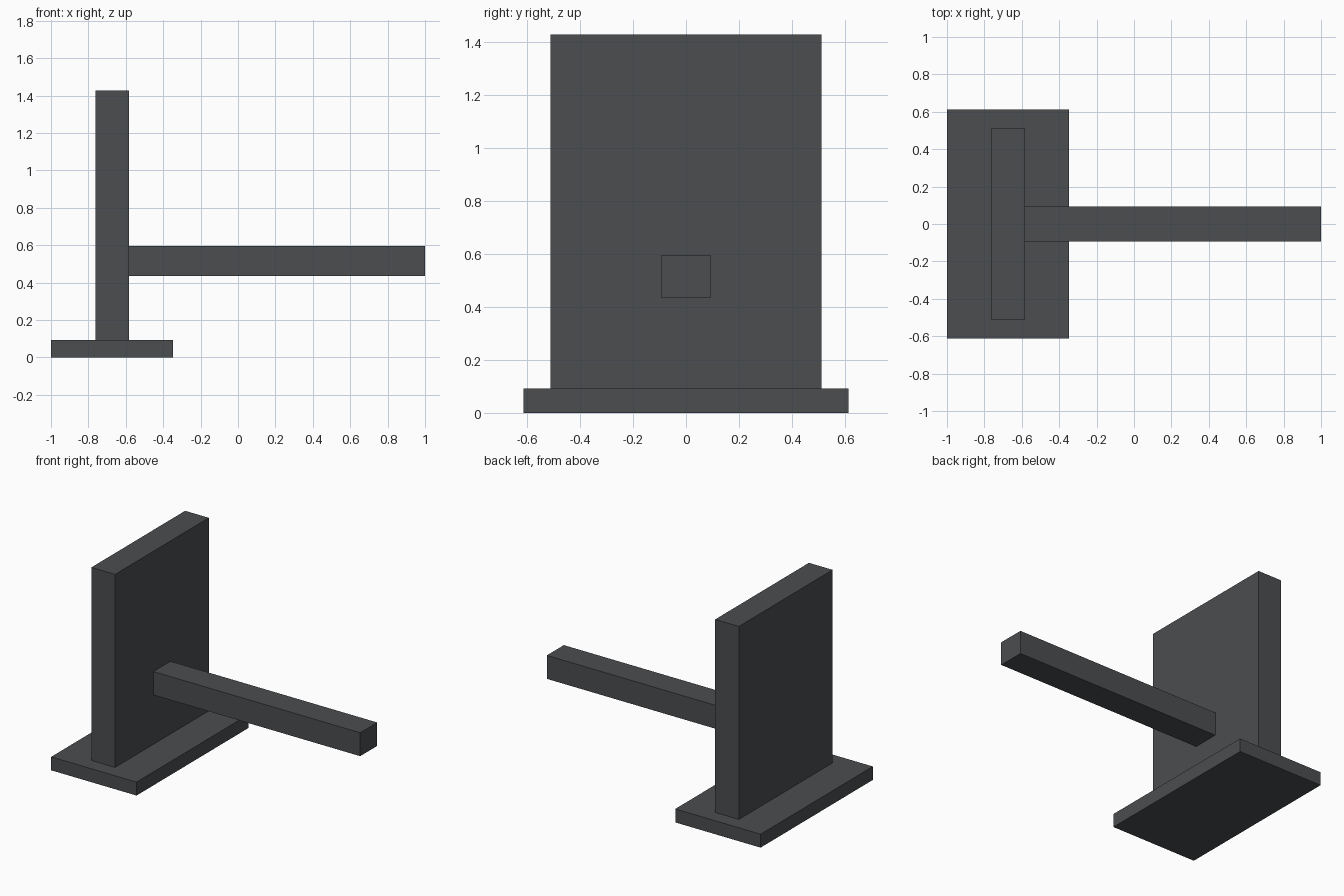
import bpy

if "Cube" in bpy.data.objects:
    bpy.data.objects.remove(bpy.data.objects["Cube"])

dark = bpy.data.materials.new("dark_grey")
dark.diffuse_color = (0.07, 0.075, 0.08, 1)
dark.use_nodes = True
dark.node_tree.nodes["Principled BSDF"].inputs["Base Color"].default_value = dark.diffuse_color


def box(name, x, y, z):
    """Add a box spanning the (low, high) range on each axis."""
    spans = (x, y, z)
    bpy.ops.mesh.primitive_cube_add(size=1, location=[(a + b) / 2 for a, b in spans])
    ob = bpy.context.object
    ob.name = name
    ob.scale = [b - a for a, b in spans]
    bpy.ops.object.transform_apply(location=False, rotation=False, scale=True)
    ob.data.materials.append(dark)
    return ob


BASE_TOP = 0.093
PANEL_FRONT = -0.582

# Flat foot plate
box("base_plate", (-1.0, -0.347), (-0.613, 0.613), (0, BASE_TOP))
# Upright slab standing on the plate
box("upright_panel", (-0.763, PANEL_FRONT), (-0.512, 0.512), (BASE_TOP, 1.428))
# Long bar sticking out of the slab
box("arm", (PANEL_FRONT, 1.0), (-0.093, 0.093), (0.434, 0.596))
